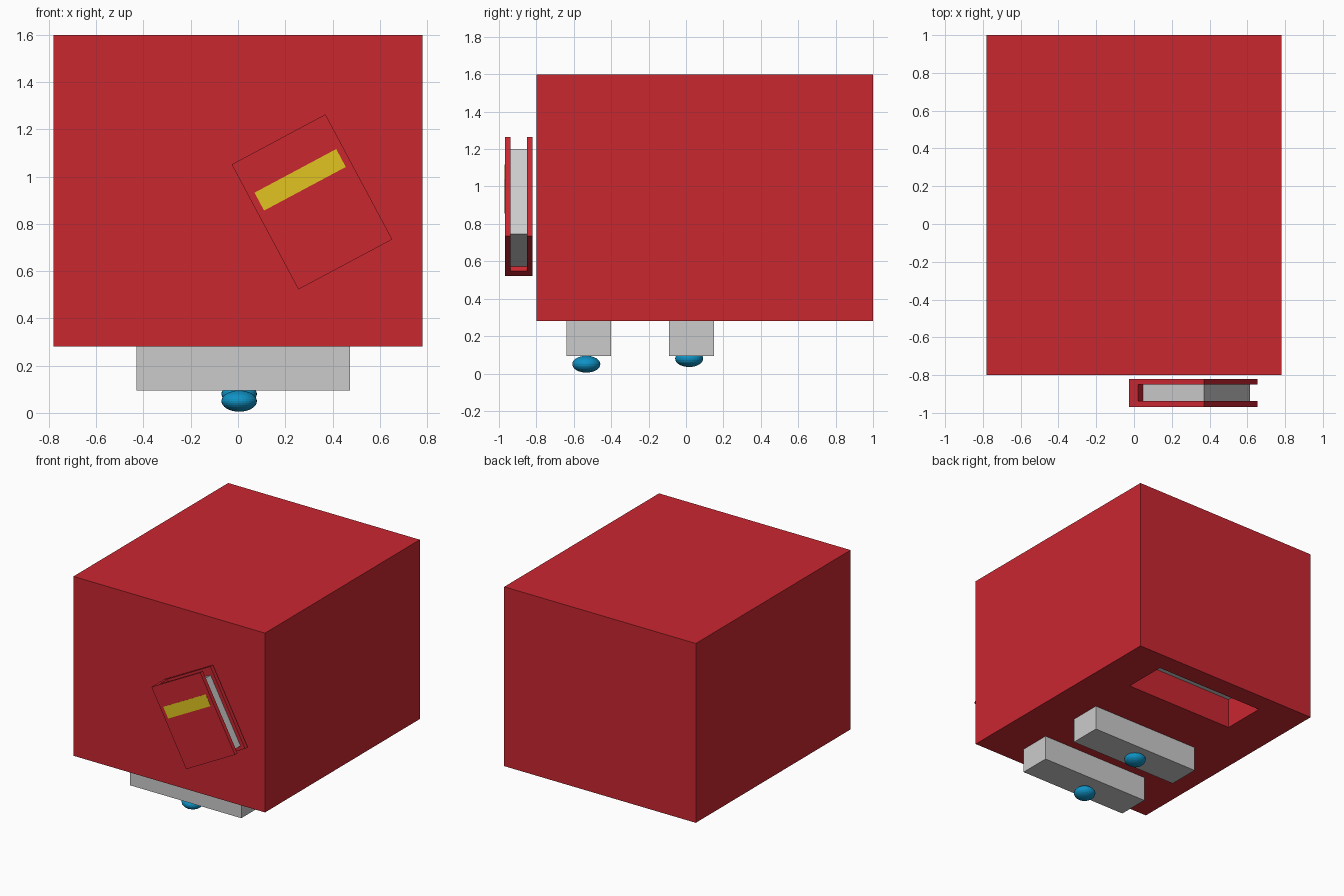
import bpy
from math import radians
from mathutils import Matrix, Vector

if "Cube" in bpy.data.objects:
    bpy.data.objects.remove(bpy.data.objects["Cube"])


def material(name, rgb):
    m = bpy.data.materials.new(name)
    m.diffuse_color = (*rgb, 1)
    m.use_nodes = True
    m.node_tree.nodes["Principled BSDF"].inputs["Base Color"].default_value = m.diffuse_color
    return m


red = material("red", (0.59, 0.02, 0.03))
yellow = material("yellow", (0.75, 0.55, 0.015))
blue = material("blue", (0.005, 0.29, 0.56))


def box(name, lo, hi, mat=None, frame=None):
    """Axis-aligned box between two corners, optionally placed in a tilted frame."""
    lo, hi = Vector(lo), Vector(hi)
    bpy.ops.mesh.primitive_cube_add(size=1)
    ob = bpy.context.object
    ob.name = name
    size = hi - lo
    ob.data.transform(Matrix.Translation((lo + hi) / 2) @ Matrix.Diagonal((*size, 1)))
    if frame:
        ob.matrix_world = frame
    if mat:
        ob.data.materials.append(mat)
    return ob


# Large box body with a pocket cut up into its underside
body = box("body", (-0.78, -0.80, 0.28), (0.78, 1.0, 1.6), red)
cutter = box("pocket_cutter", (-0.43, 0.52, 0.1), (0.475, 0.85, 0.51), red)
cutter.hide_render = True
mod = body.modifiers.new("pocket", "BOOLEAN")
mod.operation = "DIFFERENCE"
mod.solver = "EXACT"
mod.object = cutter
bpy.context.view_layer.objects.active = body
bpy.ops.object.modifier_apply(modifier=mod.name)
bpy.data.objects.remove(cutter)

# Grey block closing the top of the pocket
box("pocket_block", (-0.43, 0.52, 0.505), (0.475, 0.85, 0.69))

# Two grey bars under the body, each with a squashed blue ball
for label, y, ball_z in (("front", -0.52, 0.05), ("middle", 0.03, 0.08)):
    box(label + "_bar", (-0.43, y - 0.12, 0.095), (0.475, y + 0.12, 0.29))
    bpy.ops.mesh.primitive_uv_sphere_add(segments=32, ring_count=16, radius=1,
                                         location=(0.005, y - 0.013, ball_z))
    ball = bpy.context.object
    ball.name = label + "_ball"
    ball.scale = (0.075, 0.075, 0.045)
    ball.data.materials.append(blue)

# Tilted book in front of the body
tilt = Matrix.Translation((0.313, -0.894, 0.893)) @ Matrix.Rotation(radians(-28.1), 4, "Y")
for label, y0, y1 in (("front", -0.074, -0.044), ("back", 0.044, 0.074)):
    box("book_" + label + "_cover", (-0.225, y0, -0.30), (0.225, y1, 0.30), red, tilt)
box("book_spine", (-0.225, -0.044, -0.30), (-0.172, 0.044, 0.30), red, tilt)
box("book_pages", (-0.172, -0.044, -0.273), (0.197, 0.044, 0.244), None, tilt)
box("book_title_band", (-0.196, -0.0755, 0.063), (0.196, -0.07, 0.149), yellow, tilt)
